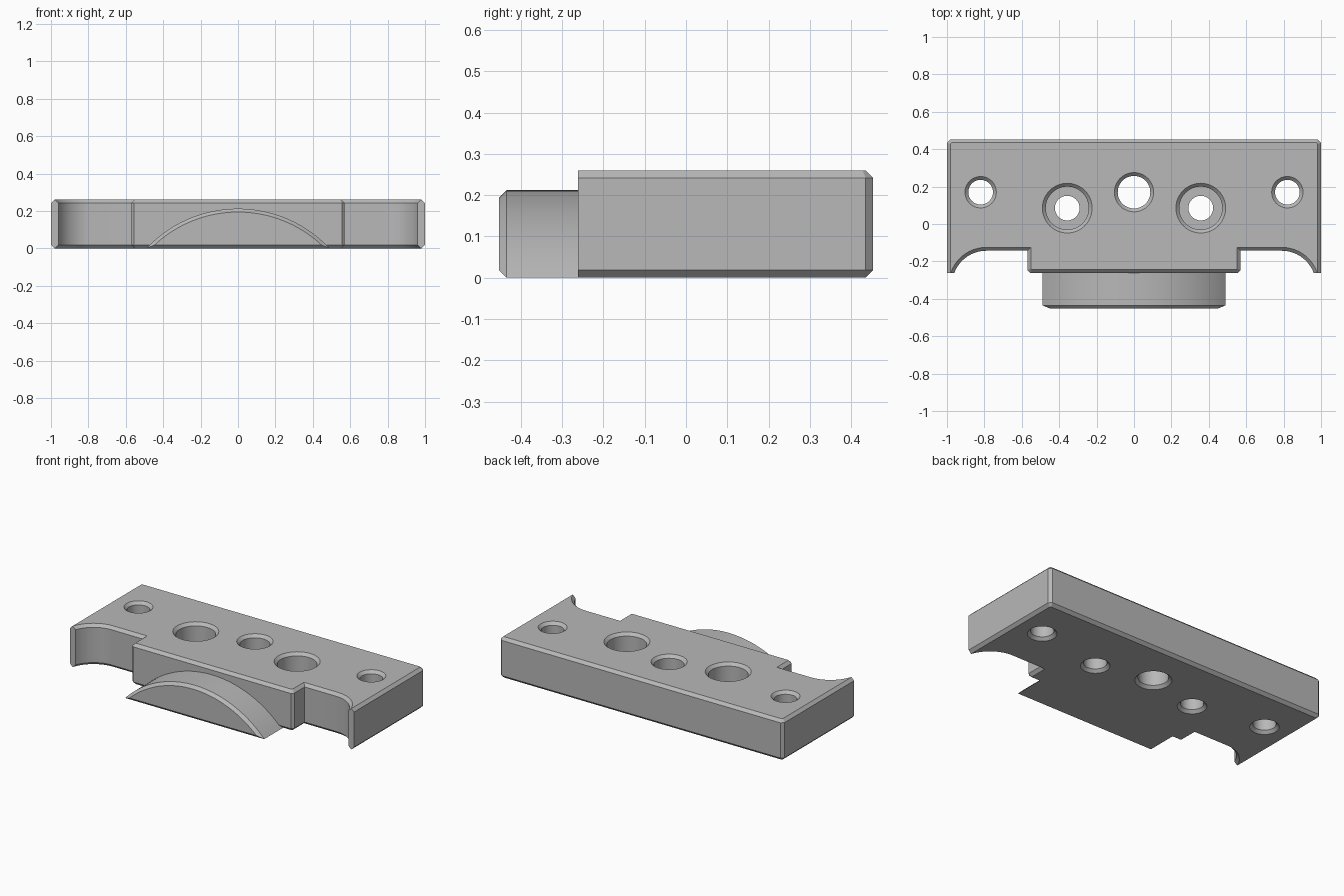
import bpy, bmesh, math
from mathutils import Vector
from mathutils.geometry import intersect_line_line_2d  # noqa: F401 (geometry helpers)

if "Cube" in bpy.data.objects:
    bpy.data.objects.remove(bpy.data.objects["Cube"])

H, C = 0.26, 0.018          # plate height, chamfer size
FRONT, BACK, NOTCH = -0.262, 0.453, -0.143

metal = bpy.data.materials.new("grey_metal")
metal.diffuse_color = (0.48, 0.48, 0.48, 1)
metal.use_nodes = True
metal.node_tree.nodes["Principled BSDF"].inputs["Base Color"].default_value = metal.diffuse_color


def make_object(name, bm):
    bmesh.ops.recalc_face_normals(bm, faces=bm.faces)
    mesh = bpy.data.meshes.new(name)
    bm.to_mesh(mesh)
    bm.free()
    mesh.materials.append(metal)
    ob = bpy.data.objects.new(name, mesh)
    bpy.context.collection.objects.link(ob)
    return ob


def inset(points, widths):
    """Move each edge of a counter-clockwise outline inward by its width."""
    out, n = [], len(points)
    for i in range(n):
        p0, p1, p2 = (Vector(points[(i + k) % n]) for k in (-1, 0, 1))
        a, b = (p1 - p0).normalized(), (p2 - p1).normalized()
        na, nb = Vector((-a.y, a.x)), Vector((-b.y, b.x))
        wa, wb = widths[i - 1], widths[i]
        det = na.x * nb.y - na.y * nb.x
        if abs(det) < 1e-5:
            out.append(p1 + na * wa)
            continue
        out.append(p1 + Vector(((wa * nb.y - wb * na.y) / det,
                                (na.x * wb - nb.x * wa) / det)))
    return out


def skin(bm, rings):
    """Join rings of points into a closed, capped solid."""
    vr = [[bm.verts.new(p) for p in r] for r in rings]
    n = len(vr[0])
    for lo, hi in zip(vr, vr[1:]):
        for i in range(n):
            j = (i + 1) % n
            bm.faces.new((lo[i], lo[j], hi[j], hi[i]))
    bm.faces.new(vr[0][::-1])
    bm.faces.new(vr[-1])


def smooth(ob):
    bpy.ops.object.select_all(action='DESELECT')
    ob.select_set(True)
    bpy.context.view_layer.objects.active = ob
    bpy.ops.object.shade_smooth_by_angle(angle=math.radians(25))


# Plate outline: right half from front centre to back, then mirrored
ax, ay, r = 0.79, NOTCH - 0.182, 0.182
end = math.asin((FRONT - ay) / r)
half = [(0.555, FRONT), (0.57, FRONT + 0.015), (0.57, NOTCH)]
for i in range(17):
    t = math.pi / 2 + (end - math.pi / 2) * i / 16
    half.append((ax + r * math.cos(t), ay + r * math.sin(t)))
tip = len(half) - 1
half += [(1, FRONT), (1, BACK - C), (1 - C, BACK)]
outline = half + [(-x, y) for x, y in reversed(half)]
widths = [C] * len(outline)
widths[tip] = widths[len(outline) - 2 - tip] = 0   # square-cut tips
small = inset(outline, widths)

bm = bmesh.new()
skin(bm, [[(x, y, z) for x, y in ring] for ring, z in
          ((small, 0), (outline, C), (outline, H - C), (small, H))])
plate = make_object("mounting_plate", bm)


# Bolt holes, chamfered at both ends; two of them are counterbored
def drill(x, y, profile):
    bm = bmesh.new()
    n = 48
    skin(bm, [[(x + rad * math.cos(2 * math.pi * i / n),
                y + rad * math.sin(2 * math.pi * i / n), z) for i in range(n)]
              for rad, z in profile])
    cutter = make_object("hole_cutter", bm)
    cutter.hide_render = True
    mod = plate.modifiers.new("hole", 'BOOLEAN')
    mod.operation, mod.solver, mod.object = 'DIFFERENCE', 'EXACT', cutter
    bpy.context.view_layer.objects.active = plate
    bpy.ops.object.modifier_apply(modifier=mod.name)
    bpy.data.objects.remove(cutter)


E = 0.01


def hole(low, high=None, step=0.11):
    high = high or low
    p = [(low + C + E, -E), (low, C)]
    if high > low:
        p += [(low, step), (high, step)]
    return p + [(high, H - C), (high + C + E, H + E)]


drill(0, 0.17, hole(0.087))
for s in (-1, 1):
    drill(s * 0.82, 0.17, hole(0.066))
    drill(s * 0.357, 0.085, hole(0.066, 0.115))
smooth(plate)

# Curved locating boss: circle segment with chamfered front face
rad, top = 0.672, 0.212
cz = top - rad


def segment(y, d):
    a = math.acos((d - cz) / (rad - d))
    return [((rad - d) * math.sin(a * (1 - i / 20)), y,
             cz + (rad - d) * math.cos(a * (1 - i / 20))) for i in range(41)]


bm = bmesh.new()
skin(bm, [segment(-0.453, C), segment(-0.453 + C, 0), segment(FRONT + C, 0)])
smooth(make_object("locating_boss", bm))
